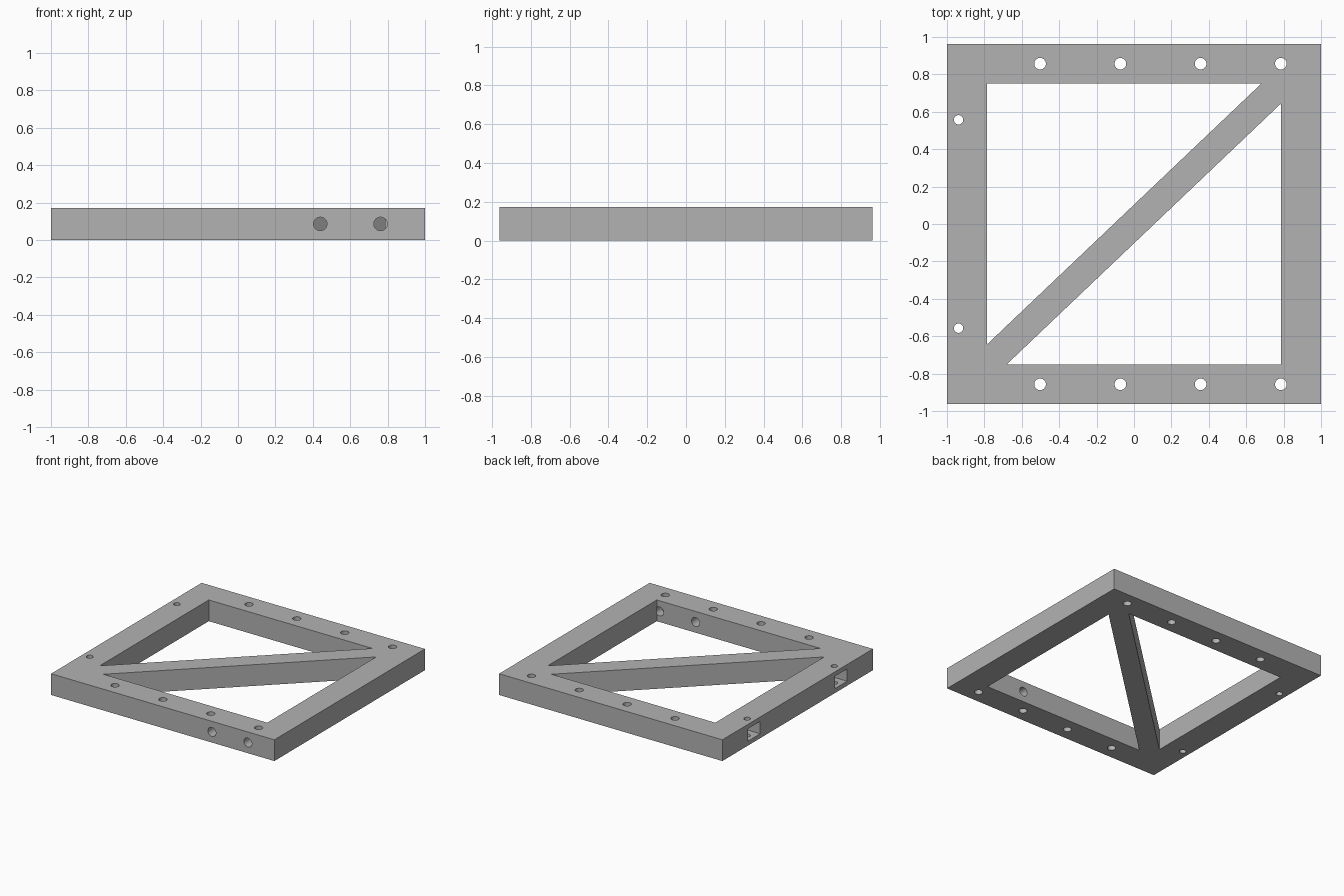
import bpy, bmesh, math
from mathutils import Matrix

if "Cube" in bpy.data.objects:
    bpy.data.objects.remove(bpy.data.objects["Cube"])

H = 0.172          # frame thickness
HALF_Y = 0.963     # half depth of the frame
IN_X, IN_Y = 0.787, 0.75   # half size of the opening

grey = bpy.data.materials.new("plain grey")
grey.use_nodes = True
colour = (0.45, 0.45, 0.45, 1)
grey.diffuse_color = colour
grey.node_tree.nodes["Principled BSDF"].inputs["Base Color"].default_value = colour


def make(name, bm):
    bmesh.ops.recalc_face_normals(bm, faces=bm.faces)
    mesh = bpy.data.meshes.new(name)
    bm.to_mesh(mesh)
    bm.free()
    mesh.materials.append(grey)
    obj = bpy.data.objects.new(name, mesh)
    bpy.context.collection.objects.link(obj)
    return obj


def prism(name, outline, z0, z1):
    bm = bmesh.new()
    face = bm.faces.new([bm.verts.new((x, y, z0)) for x, y in outline])
    top = bmesh.ops.extrude_face_region(bm, geom=[face])["geom"]
    bmesh.ops.translate(bm, vec=(0, 0, z1 - z0),
                        verts=[v for v in top if isinstance(v, bmesh.types.BMVert)])
    return make(name, bm)


def box(name, x0, x1, y0, y1, z0, z1):
    return prism(name, [(x0, y0), (x1, y0), (x1, y1), (x0, y1)], z0, z1)


def drill(name, centre, radius, length, along_y=False):
    bm = bmesh.new()
    turn = Matrix.Rotation(math.pi / 2 if along_y else 0, 4, "X")
    bmesh.ops.create_cone(bm, cap_ends=True, segments=32, radius1=radius, radius2=radius,
                          depth=length, matrix=Matrix.Translation(centre) @ turn)
    return make(name, bm)


# Solid slab
frame = box("braced_frame", -1, 1, -HALF_Y, HALF_Y, 0, H)
cutters = []

# Two triangular openings that leave the diagonal brace
corner = [(-IN_X, IN_Y), (-IN_X, -0.645), (0.68, IN_Y)]
cutters.append(prism("back_opening", corner, -0.1, H + 0.1))
cutters.append(prism("front_opening", [(-x, -y) for x, y in corner], -0.1, H + 0.1))

# Vertical bolt holes in the front and back bars
for y in (-0.857, 0.857):
    for i in range(4):
        cutters.append(drill("bolt_hole", (-0.502 + 0.429 * i, y, H / 2), 0.031, 0.4))

# Blind nut pockets in the side bar, each with a vertical hole
for y in (-0.557, 0.557):
    cutters.append(box("nut_pocket", -1.1, -0.88, y - 0.077, y + 0.077, 0.036, 0.136))
    cutters.append(drill("pocket_hole", (-0.938, y, H / 2), 0.025, 0.4))

# Horizontal holes through the front bar
for x in (0.44, 0.762):
    cutters.append(drill("cable_hole", (x, -0.87, H / 2), 0.036, 0.25, True))

# Cut everything, then drop the cutters
for cutter in cutters:
    cutter.hide_render = True
    mod = frame.modifiers.new(cutter.name, "BOOLEAN")
    mod.operation, mod.solver, mod.object = "DIFFERENCE", "EXACT", cutter
graph = bpy.context.evaluated_depsgraph_get()
graph.update()
result = bpy.data.meshes.new_from_object(frame.evaluated_get(graph))
frame.modifiers.clear()
frame.data = result
for cutter in cutters:
    bpy.data.objects.remove(cutter)

result.materials.clear()
result.materials.append(grey)
for poly in result.polygons:
    poly.material_index = 0

# Round hole walls, crisp edges
bpy.ops.object.select_all(action="DESELECT")
frame.select_set(True)
bpy.context.view_layer.objects.active = frame
bpy.ops.object.shade_smooth_by_angle(angle=math.radians(30))
